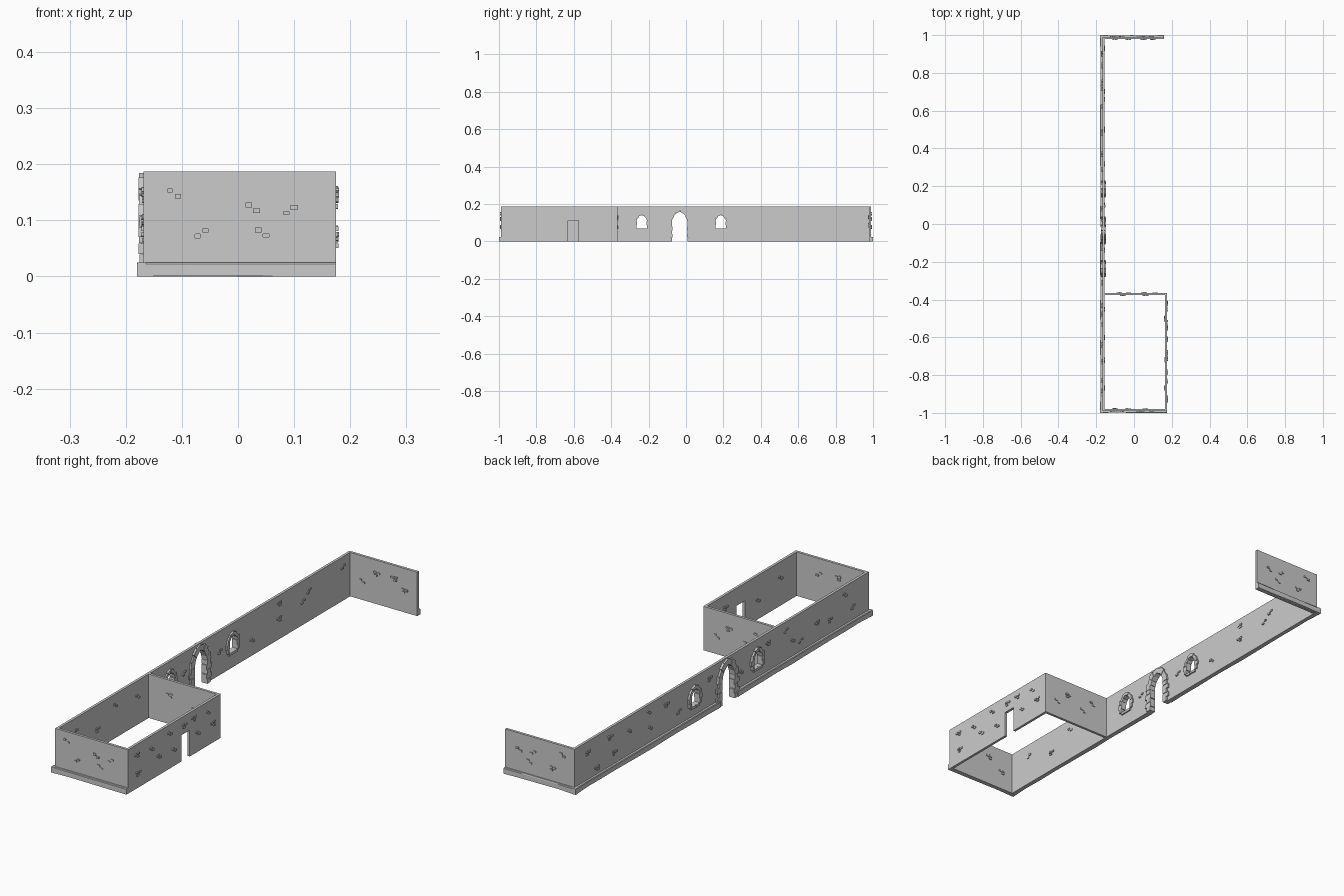
import bpy, bmesh, math, random

if "Cube" in bpy.data.objects:
    bpy.data.objects.remove(bpy.data.objects["Cube"])
random.seed(4)

stone_mat = bpy.data.materials.new("grey stone")
stone_mat.diffuse_color = (0.6, 0.6, 0.6, 1)
stone_mat.use_nodes = True
stone_mat.node_tree.nodes["Principled BSDF"].inputs["Base Color"].default_value = stone_mat.diffuse_color


def prism(bm, pts, axis, a, b):
    """Extrude a (u, z) outline between depths a and b along axis x or y."""
    def at(d, p):
        return (d, p[0], p[1]) if axis == 'x' else (p[0], d, p[1])
    lo = [bm.verts.new(at(a, p)) for p in pts]
    hi = [bm.verts.new(at(b, p)) for p in pts]
    bm.faces.new(lo)
    bm.faces.new(hi[::-1])
    n = len(pts)
    for i in range(n):
        j = (i + 1) % n
        bm.faces.new((lo[j], lo[i], hi[i], hi[j]))


def finish(name, bm):
    bmesh.ops.recalc_face_normals(bm, faces=bm.faces)
    me = bpy.data.meshes.new(name)
    bm.to_mesh(me)
    bm.free()
    me.materials.append(stone_mat)
    ob = bpy.data.objects.new(name, me)
    bpy.context.collection.objects.link(ob)
    return ob


def rect(u0, u1, z0, z1):
    return [(u0, z0), (u1, z0), (u1, z1), (u0, z1)]


def arc_pt(w, rise, off, f):
    """Point on one side of a pointed arch, pushed out by off; f runs 0..1."""
    R = (w * w + rise * rise) / (2 * w)
    t = f * math.acos(max(-1, min(1, (R - w) / (R + off))))
    return (w - R + (R + off) * math.cos(t), (R + off) * math.sin(t))


def opening(c, w, z0, spring, rise, off=0.003):
    side = [arc_pt(w, rise, off, i / 8) for i in range(9)]
    right = [(c + x, spring + z) for x, z in side]
    left = [(c - x, spring + z) for x, z in side[-2::-1]]
    return [(c - w - off, z0), (c + w + off, z0)] + right + left


def wall(name, axis, u0, u1, d0, d1, holes=()):
    bm = bmesh.new()
    prism(bm, rect(u0, u1, 0, H), axis, d0, d1)
    ob = finish(name, bm)
    for h in holes:
        bm = bmesh.new()
        prism(bm, h, axis, d0 - .02, d1 + .02)
        cutter = finish("cutter", bm)
        cutter.hide_render = True
        m = ob.modifiers.new("hole", 'BOOLEAN')
        m.operation = 'DIFFERENCE'
        m.solver = 'EXACT'
        m.object = cutter
        bpy.context.view_layer.objects.active = ob
        bpy.ops.object.modifier_apply(modifier=m.name)
        bpy.data.objects.remove(cutter)
    return ob


# ---- walls ----
H = 0.187
X0, X1 = -0.168, -0.157          # long wall faces
R0, R1 = 0.164, 0.175            # room side wall faces
DOOR, WINS = -0.034, (-0.236, 0.186)
holes = [opening(DOOR, .042, -.02, .1, .062)]
holes += [opening(c, .028, .07, .108, .033) for c in WINS]
wall("long_wall", 'x', -.99, .99, X0, X1, holes)
wall("front_wall", 'y', X1, R1, -.99, -.979)
wall("back_return_wall", 'y', X1, .159, .979, .99)
wall("room_inner_wall", 'y', X1, R0, -.377, -.366)
wall("room_side_wall", 'x', -.979, -.366, R0, R1, [rect(-.63, -.575, -.02, .112)])


# ---- stone surrounds ----
def surround(name, c, w, z0, spring, rise, jambs, vous, thick, sill=False):
    bm = bmesh.new()
    for s in (-1, 1):
        step = (spring - z0) / jambs
        for i in range(jambs):                      # jamb blocks
            k = i % 2
            inn, out = w - .003 * k, w + thick * (1.3 if k else .85)
            pts = rect(inn, out, z0 + i * step, z0 + (i + 1) * step - .001)
            prism(bm, [(c + s * u, z) for u, z in pts], 'x', -.177 + .0015 * k, -.150 - .0015 * k)
        for i in range(vous):                       # arch blocks
            k = i % 2
            inn, out = -.002 * k, thick * (.85 if k else 1.05)
            f0, f1 = i / vous, (i + .96) / vous
            pts = [(w, rise, inn, f0), (w, rise, out, f0), (w, rise, out, f1), (w, rise, inn, f1)]
            pts = [arc_pt(*p) for p in pts]
            prism(bm, [(c + s * x, spring + z) for x, z in pts], 'x',
                  -.1775 + .0015 * k, -.1495 - .0015 * k)
    if sill:
        for a, b in ((-w, -.004), (-.003, w)):
            prism(bm, rect(c + a, c + b, z0 - thick * .8, z0), 'x', -.176, -.151)
    finish(name, bm)


surround("door_surround", DOOR, .042, 0, .1, .062, 5, 4, .025)
for i, c in enumerate(WINS):
    surround(f"window_surround_{i + 1}", c, .028, .07, .108, .033, 2, 3, .013, True)


# ---- protruding wall stones, in small clusters ----
def stones(name, axis, face, out, spots):
    bm = bmesh.new()
    for u, z in spots:
        flip = random.choice((-1, 1))
        group = [(-.006, -.005), (.008, .005), (-.009, .007)][:random.choice((2, 2, 3))]
        for du, dz in group:
            w, h = random.uniform(.0055, .0075), random.uniform(.0035, .0045)
            k = random.choice((.0003, .002))        # square or clipped corners
            cu, cz = u + flip * du, z + dz
            pts = [(w, -h + k), (w, h - k), (w - k, h), (-w + k, h),
                   (-w, h - k), (-w, -h + k), (-w + k, -h), (w - k, -h)]
            prism(bm, [(cu + a, cz + b) for a, b in pts], axis,
                  face - out * .002, face + out * random.uniform(.003, .005))
    finish(name, bm)


short = [(-.113, .148), (.027, .122), (.092, .118), (-.066, .077), (.044, .078)]
stones("front_wall_stones", 'y', -.99, -1, short)
stones("front_wall_inner_stones", 'y', -.979, 1, [(-.1, .08), (-.03, .127), (.06, .12)])
stones("back_wall_stones", 'y', .99, 1, short)
stones("back_wall_inner_stones", 'y', .979, -1, [(-.1, .08), (-.03, .127), (.05, .13), (.1, .09)])
stones("room_inner_wall_stones", 'y', -.366, 1,
       [(-.08, .13), (-.03, .08), (.05, .12), (.11, .075)])
stones("room_inner_wall_back_stones", 'y', -.377, -1, [(-.06, .12), (.06, .09)])
stones("room_side_wall_stones", 'x', R1, 1,
       [(-.93, .14), (-.92, .06), (-.83, .13), (-.78, .08), (-.71, .15), (-.68, .07),
        (-.61, .145), (-.55, .15), (-.52, .08), (-.45, .14), (-.42, .08)])
stones("room_side_wall_inner_stones", 'x', R0, -1, [(-.87, .12), (-.72, .08), (-.5, .13)])
stones("long_wall_outer_stones", 'x', X0, -1,
       [(.9, .137), (.84, .05), (.72, .07), (.75, .145), (.62, .125), (.49, .155),
        (.48, .085), (.37, .14), (.29, .08), (.08, .14), (-.13, .09), (-.31, .14),
        (-.43, .15), (-.53, .07), (-.48, .09), (-.64, .1), (-.73, .08), (-.83, .15), (-.88, .08)])
stones("long_wall_inner_stones", 'x', X1, 1,
       [(.93, .145), (.7, .13), (.66, .1), (.5, .15), (.5, .085), (.32, .065), (.1, .1),
        (-.14, .1), (-.45, .12), (-.6, .14), (-.72, .08), (-.87, .13)])


# ---- plinth along the outer foot of the walls ----
def plinth(name, axis, u0, u1, d_in, d_out):
    n = max(3, round((u1 - u0) / .09))
    bm = bmesh.new()
    rings = []
    for i in range(n + 1):
        u = u0 + (u1 - u0) * i / n
        d = d_out - math.copysign(random.uniform(0, .002), d_out)
        b = random.uniform(0, .003)
        if i in (0, n):
            d, b = d_out, 0
        ring = [(d_in, 0), (d, b), (d, .022), (d - (d - d_in) * .15, .025), (d_in, .025)]
        rings.append([bm.verts.new((p, u, z) if axis == 'x' else (u, p, z)) for p, z in ring])
    for a, b in zip(rings, rings[1:]):
        for j in range(5):
            k = (j + 1) % 5
            bm.faces.new((a[j], a[k], b[k], b[j]))
    bm.faces.new(rings[0])
    bm.faces.new(rings[-1][::-1])
    finish(name, bm)


plinth("front_plinth", 'y', -.18, R1, -.985, -1)
plinth("back_plinth", 'y', -.18, .159, .985, 1)
plinth("long_plinth_front", 'x', -1, DOOR - .06, -.164, -.18)
plinth("long_plinth_back", 'x', DOOR + .06, 1, -.164, -.18)
